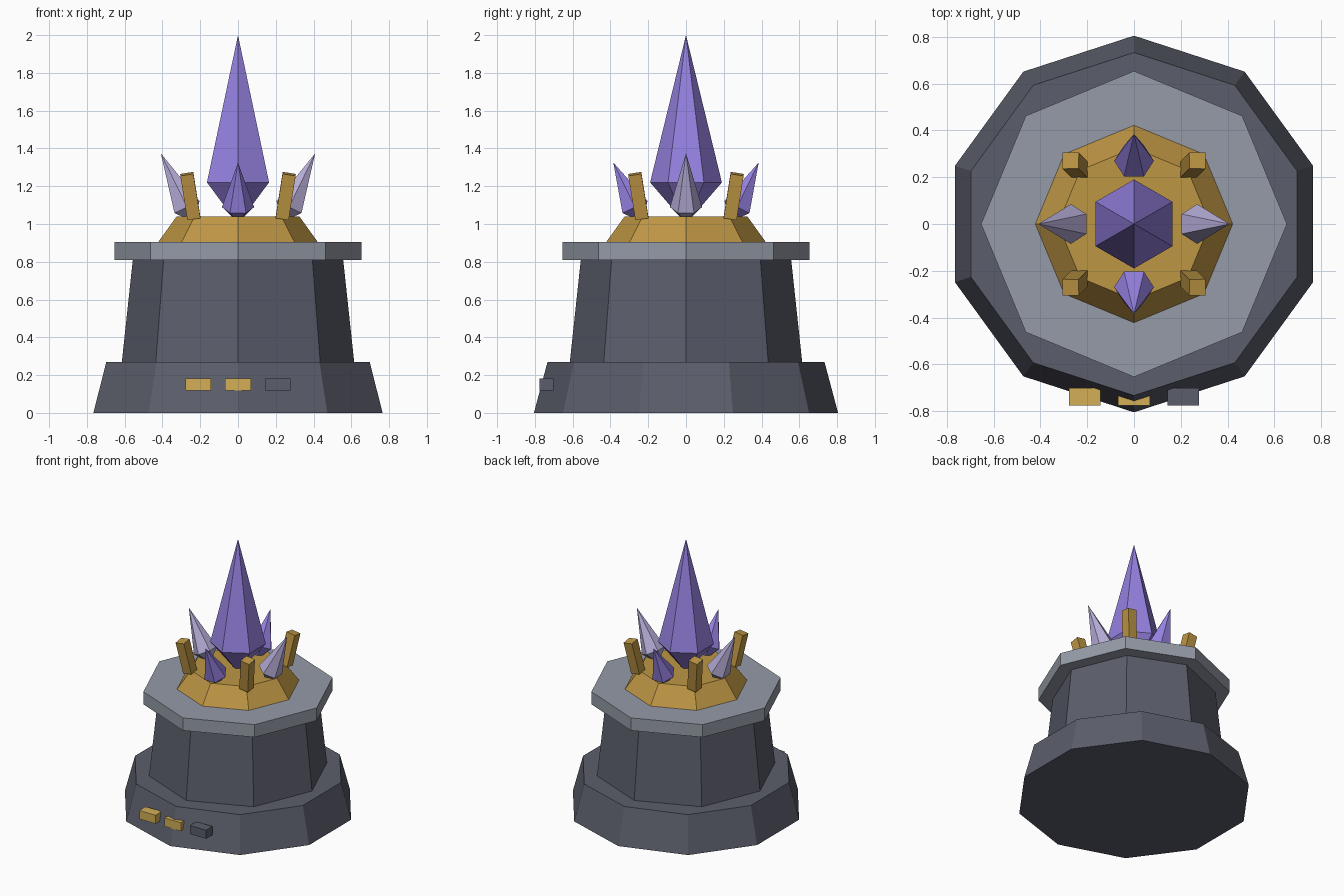
import bpy, bmesh, math
from mathutils import Vector, Matrix

if "Cube" in bpy.data.objects:
    bpy.data.objects.remove(bpy.data.objects["Cube"])


def material(name, r, g, b):
    def lin(c):
        c /= 255
        return c / 12.92 if c <= 0.04045 else ((c + 0.055) / 1.055) ** 2.4
    m = bpy.data.materials.new(name)
    m.diffuse_color = (lin(r), lin(g), lin(b), 1)
    m.use_nodes = True
    m.node_tree.nodes["Principled BSDF"].inputs["Base Color"].default_value = m.diffuse_color
    return m


STONE = material("dark stone", 91, 94, 107)
CAP = material("pale stone", 149, 155, 167)
GOLD = material("old gold", 190, 150, 68)
LIT = material("bright gold", 212, 175, 86)
VIOLET = material("violet crystal", 149, 128, 223)
PALE = material("pale lilac crystal", 183, 173, 216)


def finish(name, bm, mat):
    bmesh.ops.recalc_face_normals(bm, faces=bm.faces)
    me = bpy.data.meshes.new(name)
    bm.to_mesh(me)
    bm.free()
    me.materials.append(mat)
    ob = bpy.data.objects.new(name, me)
    bpy.context.collection.objects.link(ob)
    return ob


def frustum(name, sides, r0, r1, z0, z1, mat):
    """Tapered prism with a corner pointing along +y."""
    bm = bmesh.new()
    bmesh.ops.create_cone(bm, cap_ends=True, segments=sides, radius1=r0, radius2=r1,
                          depth=z1 - z0,
                          matrix=Matrix.Translation((0, 0, (z0 + z1) / 2)))
    # put one corner exactly on +y
    v = max(bm.verts, key=lambda v: v.co.y)
    turn = math.pi / 2 - math.atan2(v.co.y, v.co.x)
    bmesh.ops.rotate(bm, verts=bm.verts, matrix=Matrix.Rotation(turn, 3, 'Z'))
    return finish(name, bm, mat)


def crystal(name, radius, up, down, mat, place=Matrix.Identity(4)):
    """Six-sided double pyramid, widest ring at its origin."""
    bm = bmesh.new()
    ring = [bm.verts.new((radius * math.sin(i * math.pi / 3),
                          radius * math.cos(i * math.pi / 3), 0)) for i in range(6)]
    tip, foot = bm.verts.new((0, 0, up)), bm.verts.new((0, 0, -down))
    for i in range(6):
        a, b = ring[i], ring[(i + 1) % 6]
        bm.faces.new((a, b, tip))
        bm.faces.new((b, a, foot))
    bm.transform(place)
    return finish(name, bm, mat)


def box(name, size, place, mat):
    bm = bmesh.new()
    bmesh.ops.create_cube(bm, size=1)
    bm.transform(place @ Matrix.Diagonal((*size, 1)))
    return finish(name, bm, mat)


# Pedestal
frustum("base", 10, 0.805, 0.733, 0, 0.27, STONE)
frustum("column", 8, 0.615, 0.557, 0.27, 0.81, STONE)
frustum("cap_slab", 8, 0.654, 0.654, 0.81, 0.905, CAP)
frustum("gold_mount", 8, 0.422, 0.325, 0.905, 1.04, GOLD)

# Large central crystal
crystal("main_crystal", 0.19, 0.78, 0.22, VIOLET, Matrix.Translation((0, 0, 1.22)))

# Small leaning crystals
for i, side in enumerate(("right", "back", "left", "front")):
    mat, length = (PALE, 0.316) if i % 2 == 0 else (VIOLET, 0.262)
    place = (Matrix.Rotation(i * math.pi / 2, 4, 'Z')
             @ Matrix.Translation((0.27, 0, 1.09))
             @ Matrix.Rotation(math.radians(26), 4, 'Y'))
    crystal("small_crystal_" + side, 0.085, length, 0.09, mat, place)

# Gold prongs on the diagonals, leaning outwards
for i in range(4):
    place = (Matrix.Rotation((i + 0.5) * math.pi / 2, 4, 'Z')
             @ Matrix.Translation((0.357, 0, 1.148))
             @ Matrix.Rotation(0.22, 4, 'Y')
             @ Matrix.Rotation(math.pi / 4, 4, 'Z'))
    box(f"prong_{i + 1}", (0.07, 0.07, 0.24), place, GOLD)

# Row of indicator blocks on the front of the base
for i, mat in enumerate((LIT, LIT, STONE)):
    box(f"indicator_{i + 1}", (0.135, 0.075, 0.064),
        Matrix.Translation((-0.21 + 0.21 * i, -0.738, 0.15)), mat)
